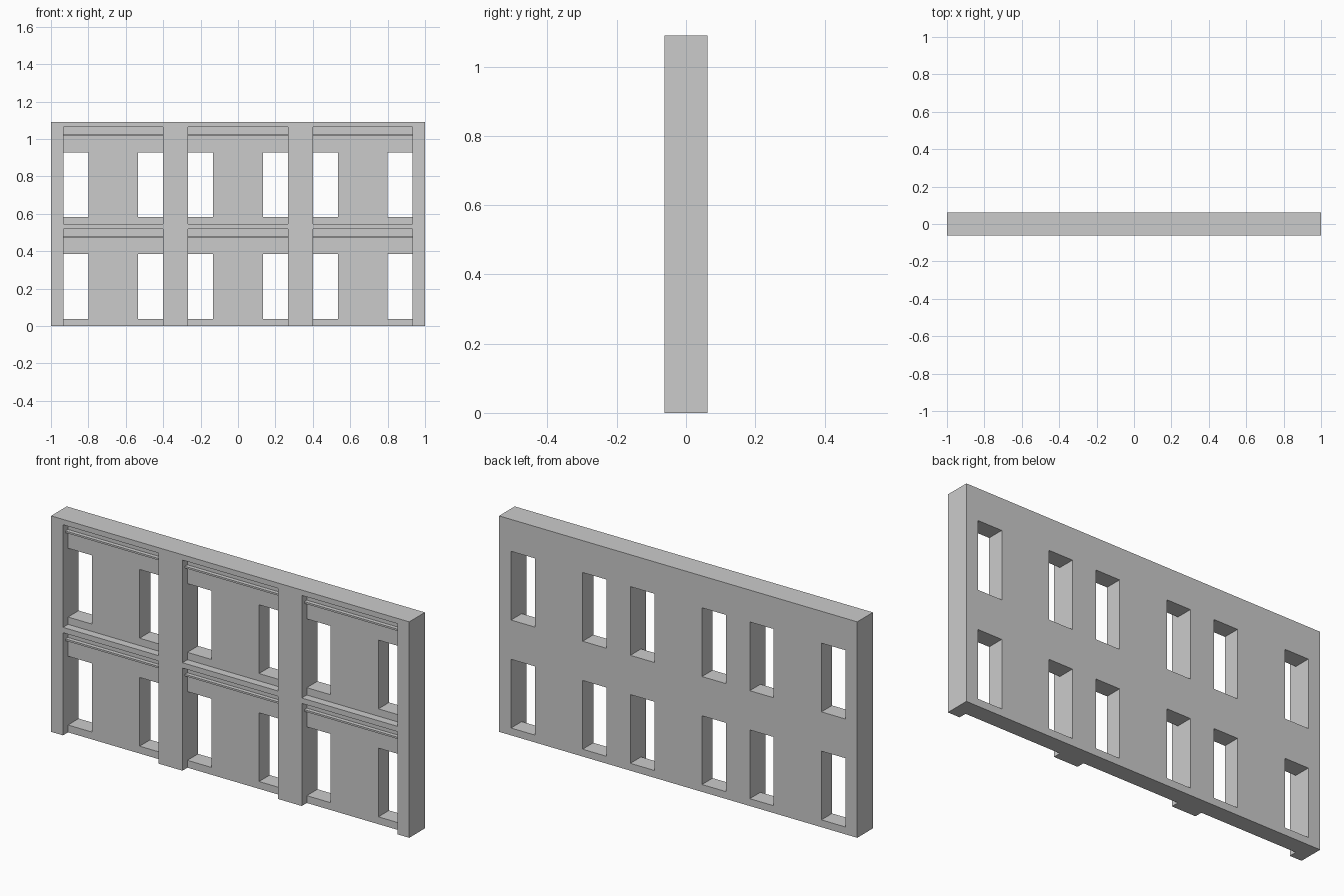
import bpy, bmesh
from mathutils import Matrix, Vector

if "Cube" in bpy.data.objects:
    bpy.data.objects.remove(bpy.data.objects["Cube"])

U = 2 / 30              # horizontal module
FLOOR = 0.545           # storey height
FRONT, WALL, BACK = -0.0625, -0.0225, 0.0625


def boxes(name, spans, helper=False):
    """One object made of boxes given as (x0, x1, y0, y1, z0, z1)."""
    bm = bmesh.new()
    for x0, x1, y0, y1, z0, z1 in spans:
        centre = Vector((x0 + x1, y0 + y1, z0 + z1)) / 2
        size = (x1 - x0, y1 - y0, z1 - z0, 1)
        bmesh.ops.create_cube(bm, size=1, matrix=Matrix.Translation(centre) @ Matrix.Diagonal(size))
    mesh = bpy.data.meshes.new(name)
    bm.to_mesh(mesh)
    bm.free()
    obj = bpy.data.objects.new(name, mesh)
    bpy.context.collection.objects.link(obj)
    obj.hide_render = helper
    obj.hide_viewport = helper
    return obj


def cut(target, cutter):
    mod = target.modifiers.new(cutter.name, 'BOOLEAN')
    mod.operation = 'DIFFERENCE'
    mod.solver = 'EXACT'
    mod.object = cutter


recesses, windows, ledges = [], [], []
for bay in (-1, 0, 1):
    left, right = (10 * bay - 4) * U, (10 * bay + 4) * U
    for floor in (0, 1):
        z = floor * FLOOR
        # Sunken bay panel, open at the ground
        recesses.append((left, right, FRONT - 0.1, WALL, z if floor else -0.1, z + 0.518))
        # Two windows flush with the piers
        for x in (left, right - 2 * U):
            windows.append((x, x + 2 * U, WALL - 0.01, BACK + 0.1, z + 0.037, z + 0.384))
        # Thin lintel ledge across the bay
        ledges.append((left, right, WALL - 0.02, WALL, z + 0.47, z + 0.479))

# Facade slab with piers and floor bands left standing proud
facade = boxes("facade_wall", [(-1, 1, FRONT, BACK, 0, 2 * FLOOR)])
cut(facade, boxes("bay_recess_cutter", recesses, helper=True))
cut(facade, boxes("window_cutter", windows, helper=True))

boxes("lintel_ledges", ledges)
